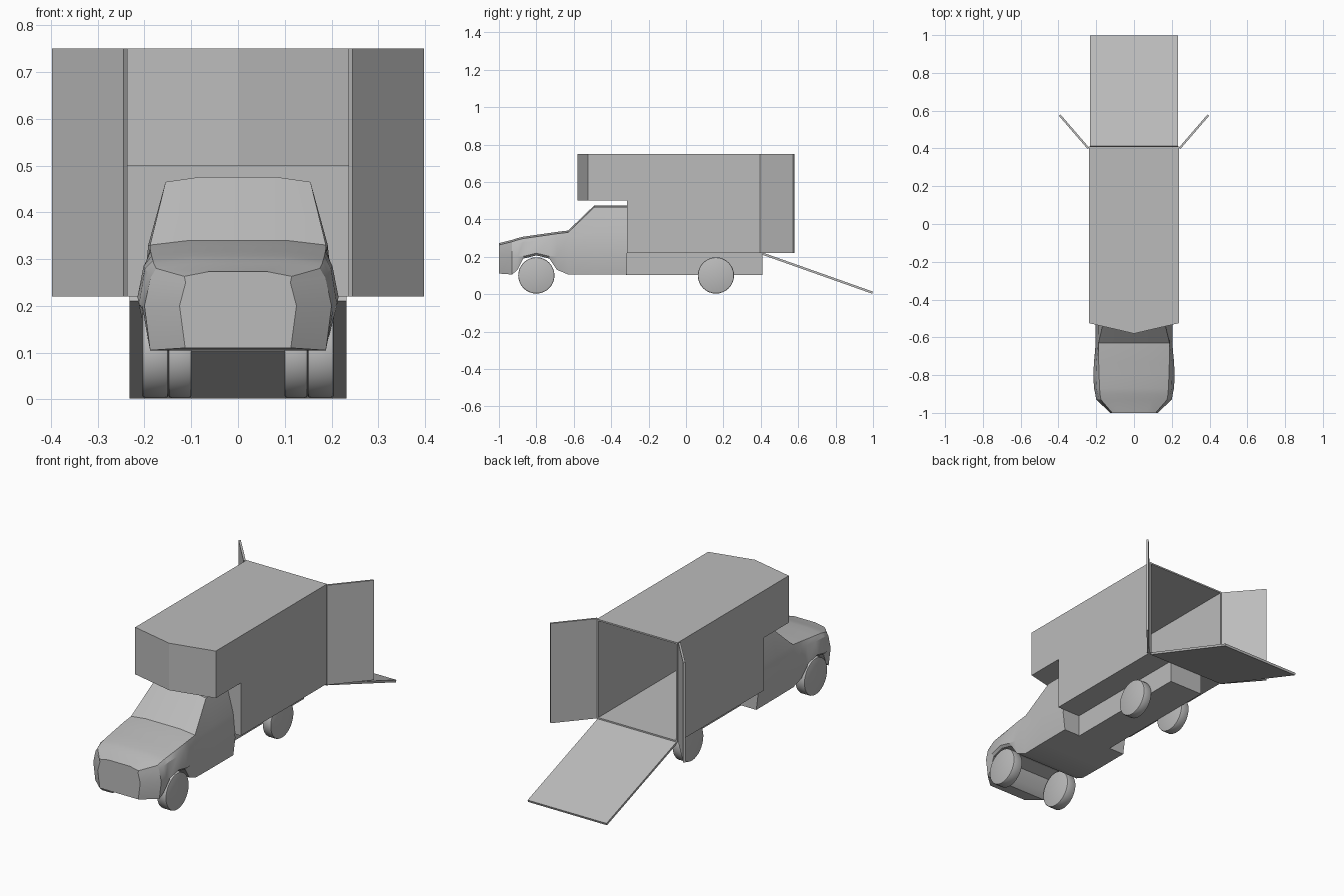
import bpy, bmesh, math
from mathutils import Matrix, Vector

cube = bpy.data.objects.get("Cube")
if cube:
    bpy.data.objects.remove(cube, do_unlink=True)

grey = bpy.data.materials.new("light grey")
grey.use_nodes = True
COLOUR = (0.5, 0.5, 0.5, 1)
grey.diffuse_color = COLOUR
grey.node_tree.nodes["Principled BSDF"].inputs["Base Color"].default_value = COLOUR


def finish(name, bm, smooth=None):
    bmesh.ops.recalc_face_normals(bm, faces=bm.faces)
    mesh = bpy.data.meshes.new(name)
    bm.to_mesh(mesh)
    bm.free()
    mesh.materials.append(grey)
    obj = bpy.data.objects.new(name, mesh)
    bpy.context.collection.objects.link(obj)
    if smooth:
        bpy.ops.object.select_all(action='DESELECT')
        obj.select_set(True)
        bpy.context.view_layer.objects.active = obj
        bpy.ops.object.shade_smooth_by_angle(angle=math.radians(smooth))
    return obj


def box(name, low, high):
    bm = bmesh.new()
    bmesh.ops.create_cube(bm, size=1)
    low, high = Vector(low), Vector(high)
    for v in bm.verts:
        v.co = (low + high) / 2 + v.co * (high - low)
    return finish(name, bm)


def slab(name, corners, thickness):
    """Flat panel from corners, thickened evenly to both sides."""
    bm = bmesh.new()
    bm.faces.new([bm.verts.new(c) for c in corners])
    obj = finish(name, bm)
    mod = obj.modifiers.new("thickness", 'SOLIDIFY')
    mod.thickness = thickness
    mod.offset = 0
    return obj


def wheel(name, x, y, width):
    bm = bmesh.new()
    turn = Matrix.Translation((x, y, 0.1)) @ Matrix.Rotation(math.pi / 2, 4, 'Y')
    bmesh.ops.create_cone(bm, cap_ends=True, segments=32, radius1=0.097,
                          radius2=0.097, depth=width, matrix=turn)
    rims = [e for e in bm.edges if any(len(f.verts) > 4 for f in e.link_faces)]
    bmesh.ops.bevel(bm, geom=rims, offset=0.006, segments=2, affect='EDGES', profile=0.5)
    return finish(name, bm, 35)


# Cab: sections along y of (y, bottom z, half width, belt z, roof half width, roof z)
SECTIONS = [
    (-1, .11, .125, .25, .115, .273),
    (-.93, .105, .2, .26, .175, .29),
    (-.9, .13, .205, .27, .18, .3),
    (-.87, .19, .212, .28, .182, .307),
    (-.8, .207, .215, .285, .185, .317),
    (-.73, .19, .212, .29, .187, .327),
    (-.69, .13, .208, .295, .188, .333),
    (-.63, .105, .203, .31, .188, .34),
    (-.49, .105, .205, .33, .155, .475),
    (-.315, .105, .205, .33, .155, .475),
]
bm = bmesh.new()
rings = []
for y, low, w, belt, rx, rz in SECTIONS:
    half = [(w - .012, low), (w, max(low + .012, .2)), (w - .013, belt),
            (rx, rz - .01), (rx * .55, rz)]
    loop = half + [(-x, z) for x, z in reversed(half)]
    rings.append([bm.verts.new((x, y, z)) for x, z in loop])
for a, b in zip(rings, rings[1:]):
    for i in range(len(a)):
        j = (i + 1) % len(a)
        bm.faces.new((a[i], a[j], b[j], b[i]))
bm.faces.new(rings[0])
bm.faces.new(rings[-1])
finish("cab", bm, 25)

# Cargo box: side outline swept across, with a pointed front and an open back
HALF, REAR, FLOOR, ROOF = .237, .41, .22, .75
bm = bmesh.new()
columns = []
for x in (-HALF, 0, HALF):
    nose = -.58 if x == 0 else -.525
    outline = [(REAR, FLOOR), (-.315, FLOOR), (-.315, .5), (nose, .5),
               (nose, ROOF), (REAR, ROOF)]
    columns.append([bm.verts.new((x, y, z)) for y, z in outline])
for a, b in zip(columns, columns[1:]):
    for i in range(len(a) - 1):
        bm.faces.new((a[i], a[i + 1], b[i + 1], b[i]))
bm.faces.new(columns[0])
bm.faces.new(columns[-1])
cargo = finish("cargo_box", bm)
# Make sure the shell faces outward before it is thickened inward
roof = max(cargo.data.polygons, key=lambda p: p.center.z)
if roof.normal.z < 0:
    cargo.data.flip_normals()
shell = cargo.modifiers.new("wall thickness", 'SOLIDIFY')
shell.thickness = 0.008
shell.offset = -1
shell.use_even_offset = True

# Chassis under the box
box("chassis", (-.1, -.32, .102), (.1, REAR, FLOOR))

# Open rear doors and wheels on both sides
for side, s in (("left", 1), ("right", -1)):
    slab(side + "_rear_door",
         [(s * .241, .4, FLOOR), (s * .394, .577, FLOOR),
          (s * .394, .577, ROOF), (s * .241, .4, ROOF)], .011)
    wheel(side + "_front_wheel", s * .177, -.8, .056)
    wheel(side + "_rear_wheel", s * .124, .16, .05)

# Loading ramp
slab("ramp", [(-.232, REAR, .216), (.232, REAR, .216),
              (.232, .997, .008), (-.232, .997, .008)], .012)
